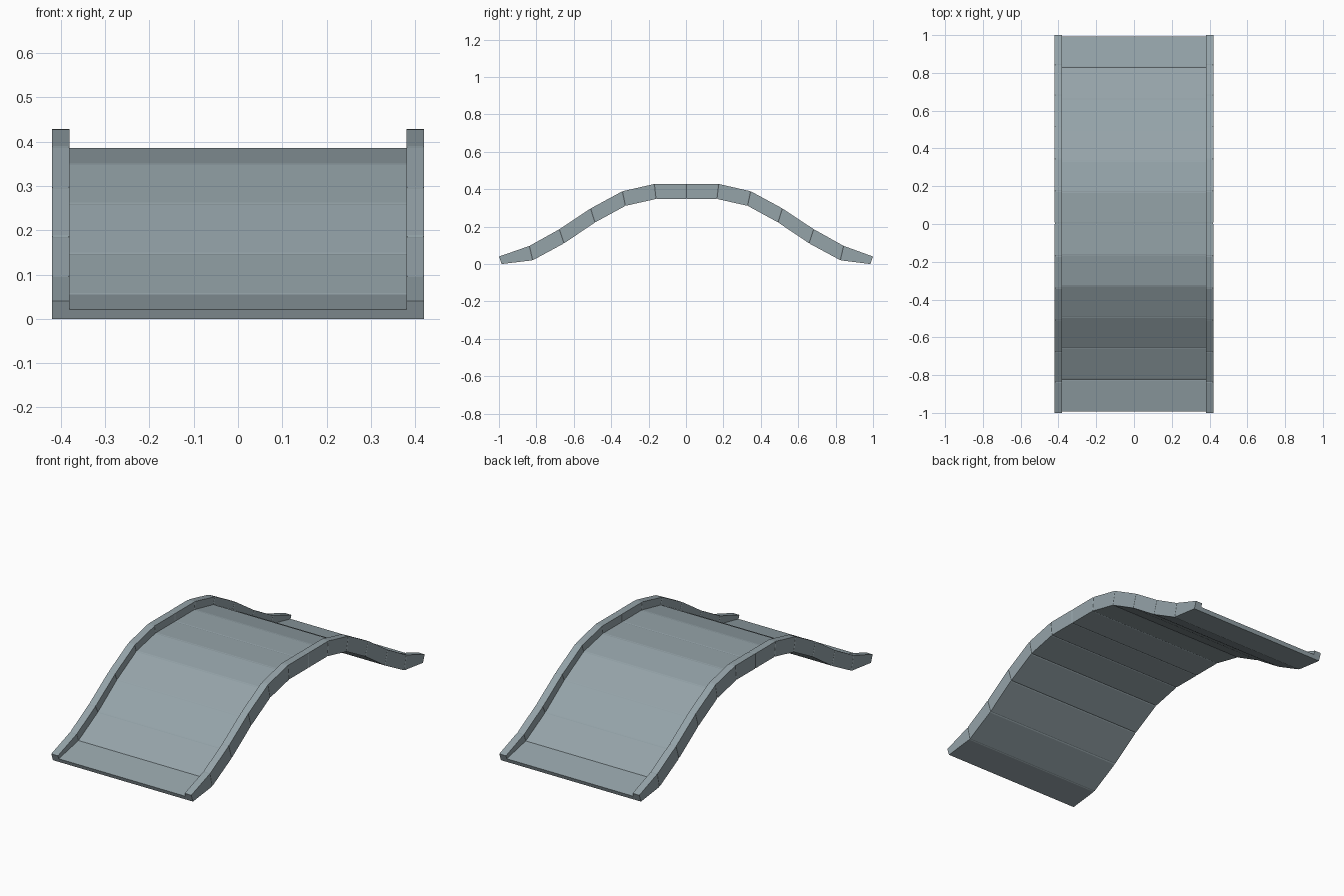
import bpy, bmesh

if "Cube" in bpy.data.objects:
    bpy.data.objects.remove(bpy.data.objects["Cube"])

# Half-profile from the foot to the crown: (y, z) of rail top, deck top, underside
HALF = [
    ((1.000, .040), (.993, .021), (.9855, .000)),
    ((.840, .097), (.826, .056), (.823, .020)),
    ((.680, .186), (.659, .147), (.656, .110)),
    ((.513, .297), (.496, .260), (.490, .222)),
    ((.343, .389), (.330, .351), (.327, .311)),
    ((.172, .428), (.166, .386), (.163, .348)),
    ((.000, .428), (.000, .386), (.000, .348)),
]
full = [tuple((-y, z) for y, z in s) for s in HALF] + HALF[-2::-1]
OUT, INN = .42, .38
GROOVE, DEPTH, SHIFT = .005, .002, .003


def lerp(a, b, d):
    """Point at distance d from a towards b."""
    length = ((b[0] - a[0]) ** 2 + (b[1] - a[1]) ** 2) ** .5
    t = d / length
    return (a[0] + (b[0] - a[0]) * t, a[1] + (b[1] - a[1]) * t)


def channel(station, inset=0.0):
    """U-shaped cross-section: raised edge rails with a flat deck between."""
    (yr, zr), (yd, zd), (yb, zb) = station
    o, i = OUT - inset, INN + inset
    zr, zd, zb = zr - inset / 2, zd - inset / 2, zb + inset
    return [(-o, yb, zb), (o, yb, zb), (o, yr, zr), (i, yr, zr),
            (i, yd, zd), (-i, yd, zd), (-i, yr, zr), (-o, yr, zr)]


# Sections along the path, with a shallow V groove at every joint
sections = []
for k, s in enumerate(full):
    if k in (0, len(full) - 1):
        sections.append(channel(s))
        continue
    before = tuple(lerp(p, q, GROOVE) for p, q in zip(s, full[k - 1]))
    after = tuple(lerp(p, q, GROOVE) for p, q in zip(s, full[k + 1]))
    for st, inset in ((before, 0), (s, DEPTH), (after, 0)):
        st = tuple((y + SHIFT, z) for y, z in st)
        sections.append(channel(st, inset))

# Skin the sections into one closed arched walkway
bm = bmesh.new()
rings = [[bm.verts.new(p) for p in sec] for sec in sections]
for a, b in zip(rings, rings[1:]):
    for i in range(8):
        j = (i + 1) % 8
        bm.faces.new((a[i], a[j], b[j], b[i]))

# Flat end caps, each a single U-shaped face
for r in (rings[0], rings[-1]):
    bm.faces.new(r)
bmesh.ops.recalc_face_normals(bm, faces=bm.faces)

mesh = bpy.data.meshes.new("arched_walkway")
bm.to_mesh(mesh)
bm.free()

# Blue-grey metal colour
metal = bpy.data.materials.new("blue_grey_metal")
metal.diffuse_color = (.30, .367, .396, 1)
metal.use_nodes = True
metal.node_tree.nodes["Principled BSDF"].inputs["Base Color"].default_value = metal.diffuse_color
mesh.materials.append(metal)
bpy.context.collection.objects.link(bpy.data.objects.new("arched_walkway", mesh))
